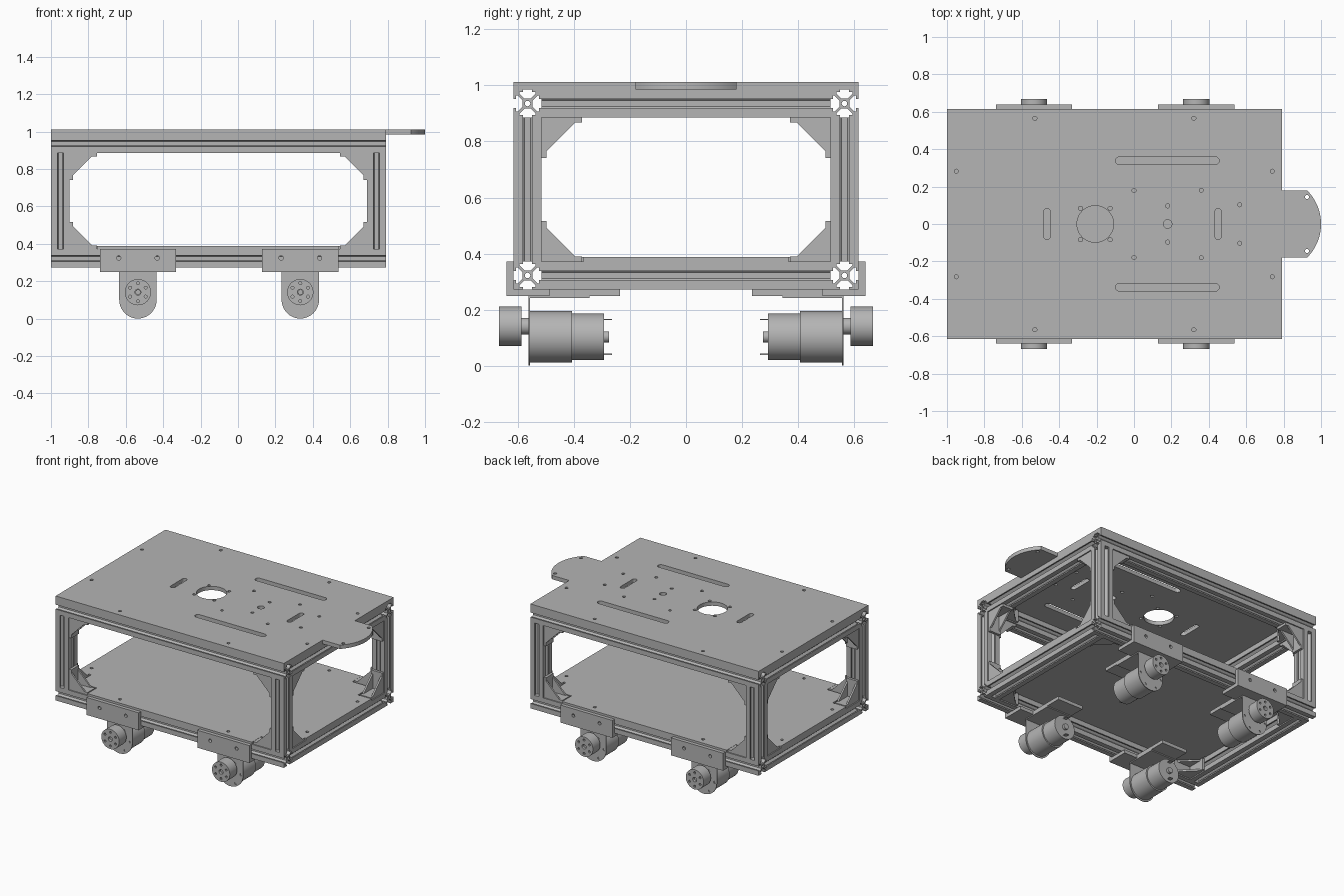
import bpy, bmesh, math

cube = bpy.data.objects.get("Cube")
if cube:
    bpy.data.objects.remove(cube)

grey = bpy.data.materials.new("aluminium_grey")
grey.use_nodes = True
COLOUR = (0.46, 0.46, 0.46, 1)
grey.diffuse_color = COLOUR
grey.node_tree.nodes["Principled BSDF"].inputs["Base Color"].default_value = COLOUR

AXES = {"X": lambda u, v, w: (w, u, v),
        "Y": lambda u, v, w: (u, w, v),
        "Z": lambda u, v, w: (u, v, w)}
made = []


def solid(bm, loops, a, b, axis):
    """Extrude outline loops (first outer, rest holes) from a to b along an axis."""
    curve = bpy.data.curves.new("outline", "CURVE")
    curve.dimensions = "2D"
    curve.fill_mode = "BOTH"
    curve.extrude = abs(b - a) / 2
    for loop in loops:
        spline = curve.splines.new("POLY")
        spline.points.add(len(loop) - 1)
        for point, (u, v) in zip(spline.points, loop):
            point.co = (u, v, 0, 1)
        spline.use_cyclic_u = True
    temp = bpy.data.objects.new("outline", curve)
    mesh = bpy.data.meshes.new_from_object(temp)
    for vert in mesh.vertices:
        u, v, w = vert.co
        vert.co = AXES[axis](u, v, w + (a + b) / 2)
    bm.from_mesh(mesh)
    bpy.data.objects.remove(temp)
    bpy.data.curves.remove(curve)
    bpy.data.meshes.remove(mesh)


def build(name, *pieces):
    """Make one object from several (loops, a, b, axis) pieces."""
    whole = bmesh.new()
    for piece in pieces:
        bm = bmesh.new()
        solid(bm, *piece)
        bmesh.ops.remove_doubles(bm, verts=bm.verts, dist=1e-5)
        bmesh.ops.recalc_face_normals(bm, faces=bm.faces)
        mesh = bpy.data.meshes.new("piece")
        bm.to_mesh(mesh)
        bm.free()
        whole.from_mesh(mesh)
        bpy.data.meshes.remove(mesh)
    mesh = bpy.data.meshes.new(name)
    whole.to_mesh(mesh)
    whole.free()
    mesh.materials.append(grey)
    obj = bpy.data.objects.new(name, mesh)
    bpy.context.collection.objects.link(obj)
    made.append(obj)


def circle(u, v, r, n=16):
    return [(u + r * math.cos(2 * math.pi * i / n), v + r * math.sin(2 * math.pi * i / n))
            for i in range(n)]


def rect(u0, u1, v0, v1):
    return [(u0, v0), (u1, v0), (u1, v1), (u0, v1)]


def slot(u, v, length, r, upright=False):
    pts = []
    for i in range(18):
        t = math.pi * (i % 9) / 8 + (math.pi if i > 8 else 0) - math.pi / 2
        p = (r * math.cos(t) + (length if i < 9 else -length), r * math.sin(t))
        pts.append((u - p[1], v + p[0]) if upright else (u + p[0], v + p[1]))
    return pts


# Shared dimensions
X0, X1, Y1 = -1.0, 0.79, 0.615
H = 0.05
LOW, HIGH = 0.322, 0.935
XA, XB, YR = X0 + H, X1 - H, Y1 - H
IN_X, IN_Y = (X0 + 2 * H, X1 - 2 * H), Y1 - 2 * H

# Slotted frame bars
half = [(.018, .011), (.036, .029), (.041, .029), (.041, .016), (H, .016), (H, H)]
quarter = half + [(v, u) for u, v in reversed(half[:-1])]


def bar_profile(cu, cv):
    pts = []
    for k in range(4):
        c, s = (1, 0, -1, 0)[k], (0, 1, 0, -1)[k]
        pts += [(cu + c * u - s * v, cv + s * u + c * v) for u, v in quarter]
    return [pts, circle(cu, cv, .01, 12)]


for z, level in ((LOW, "lower"), (HIGH, "upper")):
    for y, side in ((-YR, "front"), (YR, "back")):
        build(f"{level}_{side}_rail", (bar_profile(y, z), X0, X1, "X"))
    for x, side in ((XA, "right"), (XB, "left")):
        build(f"{level}_{side}_rail", (bar_profile(x, z), -IN_Y, IN_Y, "Y"))
for x, side in ((XA, "right"), (XB, "left")):
    for y, end in ((-YR, "front"), (YR, "back")):
        build(f"{end}_{side}_post", (bar_profile(x, y), LOW + H, HIGH - H, "Z"))

# Corner brackets: L-shaped flanges between two triangular webs
L, T = .145, .018
WEB = [(0, 0), (L, 0), (L, T), (.12, T), (T, .12), (T, L), (0, L)]
FLANGE = [(0, 0), (L, 0), (L, T), (T, T), (T, L), (0, L)]


def corner_bracket(name, u, v, su, sv, w, axis):
    web, flange = ([[(u + su * p, v + sv * q) for p, q in shape]] for shape in (WEB, FLANGE))
    r = .042
    build(name, (flange, w - r, w + r, axis),
          (web, w - r, w - r + .012, axis), (web, w + r - .012, w + r, axis))


for sv, v in ((1, LOW + H), (-1, HIGH - H)):
    for w in (-YR, YR):
        for su, u in zip((1, -1), IN_X):
            corner_bracket("side_corner_bracket", u, v, su, sv, w, "Y")
    for w in (XA, XB):
        for su in (1, -1):
            corner_bracket("end_corner_bracket", -su * IN_Y, v, su, sv, w, "X")
for w in (LOW, HIGH):
    for su, u in zip((1, -1), IN_X):
        for sv in (1, -1):
            corner_bracket("flat_corner_bracket", u, -sv * IN_Y, su, sv, w, "Z")

# Top deck with rounded tab, sensor holes and slots
arc_r, arc_x, tab_y = .2535, .7465, .18
arc_a = math.asin(tab_y / arc_r)
tab = [(arc_x + arc_r * math.cos(a), arc_r * math.sin(a))
       for a in (arc_a * (i / 12 - 1) for i in range(25))]
deck = ([(X0, -Y1), (X1, -Y1), (X1, -tab_y)] + tab
        + [(X1, tab_y), (X1, Y1), (X0, Y1)])
frame_holes = [circle(x, s * y, .011, 12) for s in (1, -1)
               for x, y in ((-.53, .565), (.32, .565), (XA, .282), (XB, .282))]
deck_holes = [circle(x, s * y, .011, 12) for s in (1, -1)
              for x, y in ((0, .18), (.36, .18), (.565, .103), (.18, .097),
                           (.925, .144), (-.286, .084), (-.128, .084))]
deck_holes += [circle(.18, 0, .023), circle(-.207, 0, .098, 40)]
deck_holes += [slot(.178, s * .338, .256, .021) for s in (1, -1)]
deck_holes += [slot(x, 0, .066, .017, True) for x in (-.465, .45)]
build("top_deck", ([deck] + frame_holes + deck_holes, HIGH + H, 1.012, "Z"))

# Lower deck, notched around posts and corner brackets
N, B = .25, .105
notch = [(0, N), (B, N), (B, B), (N, B), (N, 0)]
lower = [(X0 + p, -Y1 + q) for p, q in notch]
lower += [(X1 - p, -Y1 + q) for p, q in reversed(notch)]
lower += [(X1 - p, Y1 - q) for p, q in notch]
lower += [(X0 + p, Y1 - q) for p, q in reversed(notch)]
build("lower_deck", ([lower] + frame_holes, LOW + H, LOW + H + .015, "Z"))

# Drive units: hanger, motor mount, gearmotor and hub
MZ, HZ = .103, .141
for x in (-.535, .333):
    for s, side in ((-1, "front"), (1, "back")):
        bolts = [circle(x + d, .324, .012, 12) for d in (-.103, .103)]
        hanger = [(x - .204, s * .64), (x + .204, s * .64), (x + .204, s * .487),
                  (x + .1, s * .487), (x + .1, s * .235), (x - .1, s * .235),
                  (x - .1, s * .487), (x - .204, s * .487)]
        build(f"{side}_hanger",
              ([rect(x - .204, x + .204, .248, LOW + H)] + bolts, s * Y1, s * .64, "Y"),
              ([hanger], .248, LOW - H, "Z"))

        face = [(x + .1 * math.cos(a), .1 + .1 * math.sin(a))
                for a in (math.pi * (1 + i / 20) for i in range(21))]
        face += [(x + .1, .248), (x - .1, .248)]
        screws = [circle(x + .083 * math.cos(a), MZ + .083 * math.sin(a), .008, 10)
                  for a in (math.pi * i / 3 for i in range(6))]
        build(f"{side}_motor_mount", ([face] + screws, s * .556, s * .562, "Y"),
              ([rect(x - .1, x + .1, s * .345, s * .562)], .241, .248, "Z"))

        build(f"{side}_gearmotor",
              ([circle(x, MZ, .092, 40)], s * .556, s * .407, "Y"),
              ([circle(x, MZ, .083, 40)], s * .407, s * .292, "Y"),
              ([circle(x, MZ, .02)], s * .292, s * .275, "Y"),
              ([circle(x, HZ, .03, 24)], s * .562, s * .588, "Y"))
        build(f"{side}_motor_terminals",
              *[([rect(x - .012, x + .012, MZ + d - .002, MZ + d + .002)],
                 s * .293, s * .264, "Y") for d in (-.062, .062)])
        hub_holes = [circle(x + .048 * math.cos(a), HZ + .048 * math.sin(a), .008, 10)
                     for a in (math.pi * (i + .5) / 3 for i in range(6))]
        build(f"{side}_wheel_hub",
              ([circle(x, HZ, .07, 40), circle(x, HZ, .016)] + hub_holes,
               s * .586, s * .667, "Y"),
              ([circle(x, HZ, .014)], s * .586, s * .65, "Y"))

# Smooth the round surfaces, keep edges sharp
bpy.ops.object.select_all(action="DESELECT")
for obj in made:
    obj.select_set(True)
bpy.context.view_layer.objects.active = made[0]
bpy.ops.object.shade_smooth_by_angle(angle=math.radians(30))
